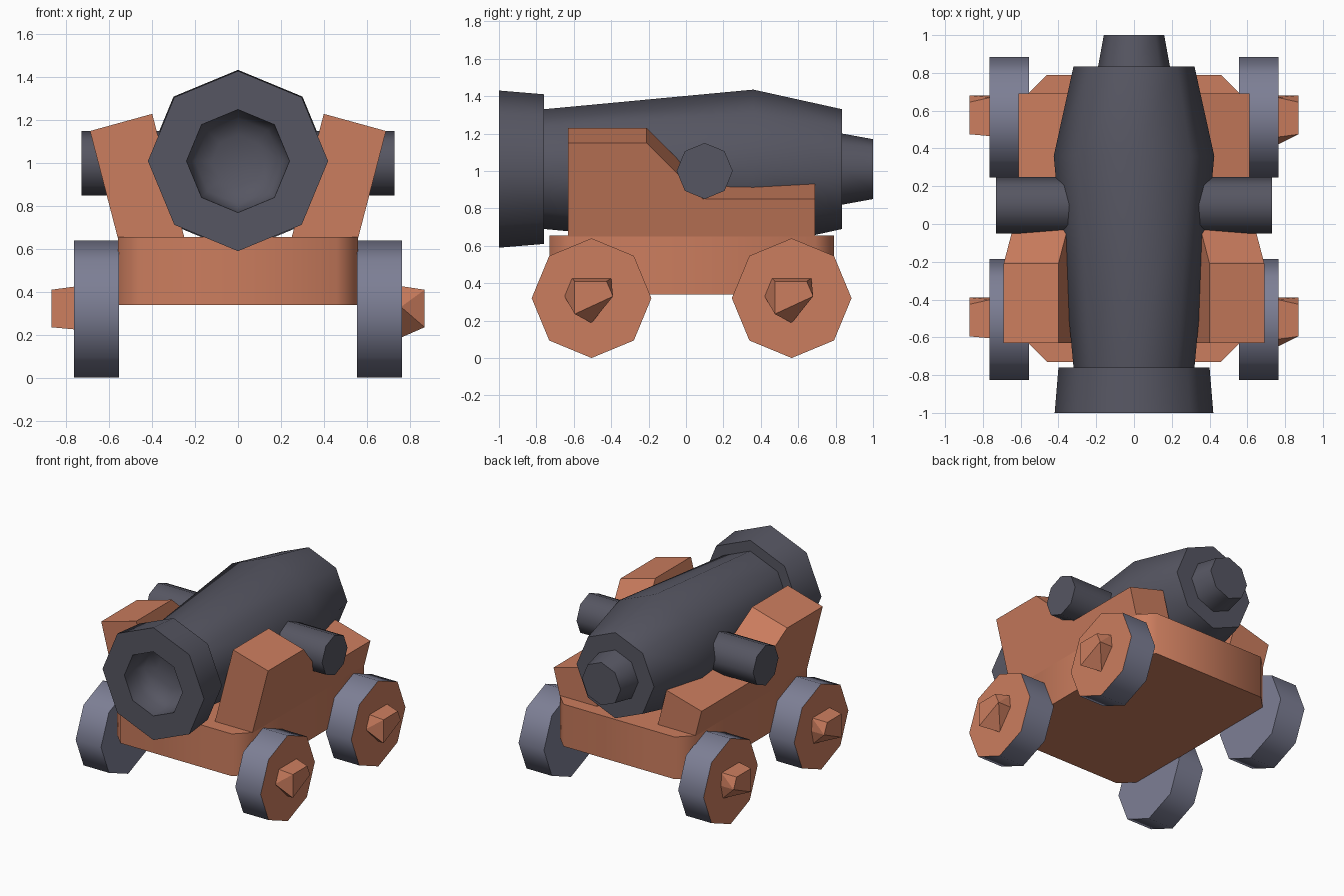
import bpy, bmesh, math
from mathutils import Vector

if "Cube" in bpy.data.objects:
    bpy.data.objects.remove(bpy.data.objects["Cube"])


def material(name, rgb):
    m = bpy.data.materials.new(name)
    m.diffuse_color = (*rgb, 1)
    m.use_nodes = True
    m.node_tree.nodes["Principled BSDF"].inputs["Base Color"].default_value = m.diffuse_color
    return m


IRON = material("dark iron", (0.093, 0.093, 0.122))
STEEL = material("blue grey rim", (0.205, 0.212, 0.30))
WOOD = material("brown wood", (0.60, 0.205, 0.112))


def finish(name, bm, mats, smooth=None):
    bmesh.ops.recalc_face_normals(bm, faces=bm.faces)
    me = bpy.data.meshes.new(name)
    bm.to_mesh(me)
    bm.free()
    for m in mats:
        me.materials.append(m)
    if smooth:
        me.shade_smooth()
        me.set_sharp_from_angle(angle=math.radians(smooth))
    ob = bpy.data.objects.new(name, me)
    bpy.context.collection.objects.link(ob)
    return ob


def loft(name, rings, mat, smooth=None):
    """Skin a list of equal-length point rings and cap both ends."""
    bm = bmesh.new()
    vs = [[bm.verts.new(p) for p in ring] for ring in rings]
    n = len(vs[0])
    for a, b in zip(vs, vs[1:]):
        for i in range(n):
            j = (i + 1) % n
            bm.faces.new((a[i], a[j], b[j], b[i]))
    bm.faces.new(vs[0])
    bm.faces.new(vs[-1])
    return finish(name, bm, [mat], smooth)


def octagon(axis, pos, r, c):
    """Eight points, one straight up, around the x or y axis."""
    pts = []
    for i in range(8):
        a = i * math.pi / 4
        u, z = r * math.sin(a), c[1] + r * math.cos(a)
        pts.append((pos, c[0] + u, z) if axis == "x" else (c[0] + u, pos, z))
    return pts


# Barrel: from the bottom of the bore, round the muzzle, back to the knob
profile = [(-0.78, 0.12), (-0.82, 0.20), (-0.88, 0.235), (-1.0, 0.24),
           (-1.0, 0.42), (-0.76, 0.40), (-0.76, 0.32), (0.36, 0.425),
           (0.835, 0.32), (0.835, 0.19), (1.0, 0.16)]
loft("barrel", [octagon("y", y, r, (0, 1.01)) for y, r in profile], IRON, 50)

# Cross pin that carries the barrel
loft("trunnion", [octagon("x", x, 0.15, (0.10, 1.0)) for x in (-0.73, 0.73)], IRON, 50)

# Carriage base with cut corners
outline = [(-0.46, -0.73), (0.46, -0.73), (0.56, -0.63), (0.56, 0.69),
           (0.46, 0.79), (-0.46, 0.79), (-0.56, 0.69), (-0.56, -0.63)]
loft("carriage_base", [[(x, y, z) for x, y in outline] for z in (0.34, 0.655)], WOOD, 50)

# Leaning stepped cheeks
cheek = [(-0.63, 0.50), (-0.63, 1.15), (-0.21, 1.15), (0.09, 0.85), (0.69, 0.85), (0.69, 0.50)]
for side, s in (("left", -1), ("right", 1)):
    outer = [(s * (0.56 + 0.26 * (z - 0.65)), y, z) for y, z in cheek]
    inner = [(x - s * 0.29, y, z + 0.08) for x, y, z in outer]
    loft(side + "_cheek", [outer, inner], WOOD)

# Wheels with wooden outer faces, and carved hubs
hub_end = [(-0.09, 0.41), (0.08, 0.41), (0.115, 0.33), (-0.09, 0.235)]
hub_base = {-1: [(-0.10, 0.425), (0.105, 0.425), (0.115, 0.33), (0.09, 0.225), (-0.10, 0.225)],
            1: [(-0.145, 0.33), (-0.105, 0.427), (0.105, 0.427), (0.115, 0.33), (0, 0.187)]}
for end, cy in (("front", -0.505), ("rear", 0.565)):
    for side, s in (("left", -1), ("right", 1)):
        w = loft(f"{end}_{side}_wheel",
                 [octagon("x", s * x, 0.32, (cy, 0.32)) for x in (0.555, 0.765)], STEEL, 50)
        w.data.materials.append(WOOD)
        for f in w.data.polygons:
            if f.normal.x * s > 0.9:
                f.material_index = 1
        bm = bmesh.new()
        for x, pts in ((0.76, hub_base[s]), (0.87, hub_end)):
            for y, z in pts:
                bm.verts.new((s * x, cy + y, z))
        bmesh.ops.convex_hull(bm, input=bm.verts)
        bmesh.ops.dissolve_limit(bm, angle_limit=0.02, verts=bm.verts, edges=bm.edges)
        finish(f"{end}_{side}_hub", bm, [WOOD])
